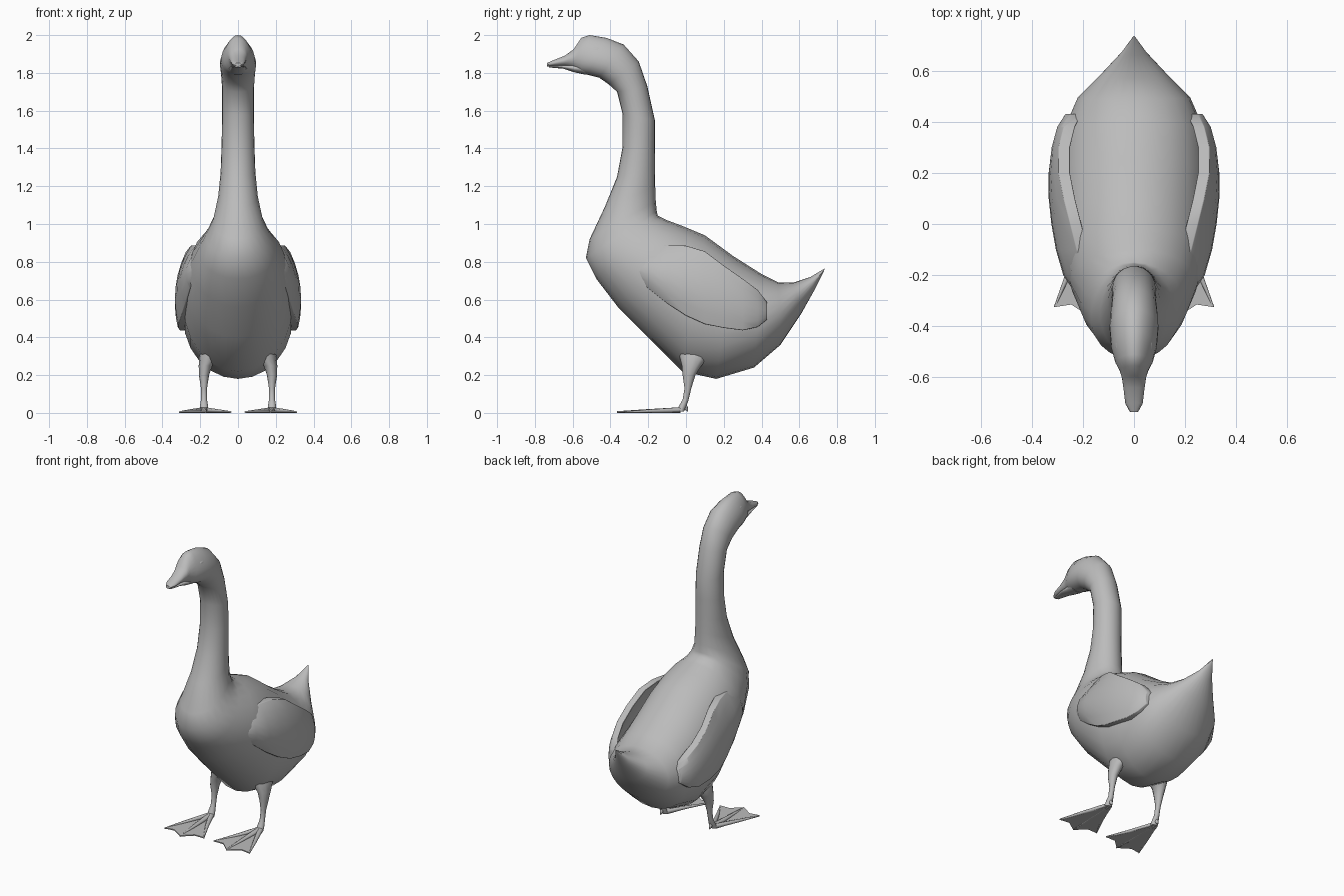
import bpy, bmesh, math
from mathutils import Matrix, Vector

if "Cube" in bpy.data.objects:
    bpy.data.objects.remove(bpy.data.objects["Cube"])

grey = bpy.data.materials.new("soft_grey")
grey.use_nodes = True
COLOUR = (0.5, 0.5, 0.5, 1)
grey.diffuse_color = COLOUR
grey.node_tree.nodes["Principled BSDF"].inputs["Base Color"].default_value = COLOUR


def finish(name, bm, mirror=False, angle=60):
    """Turn a bmesh into a smooth shaded object, optionally mirrored in x."""
    bmesh.ops.recalc_face_normals(bm, faces=bm.faces)
    mesh = bpy.data.meshes.new(name)
    bm.to_mesh(mesh)
    bm.free()
    obj = bpy.data.objects.new(name, mesh)
    bpy.context.collection.objects.link(obj)
    mesh.materials.append(grey)
    bpy.ops.object.select_all(action="DESELECT")
    bpy.context.view_layer.objects.active = obj
    obj.select_set(True)
    bpy.ops.object.shade_smooth_by_angle(angle=math.radians(angle))
    if mirror:
        obj.modifiers.new("both_sides", "MIRROR")
    return obj


def loft(name, rings, mirror=False, angle=60):
    """Skin a list of equal closed rings and cap both ends."""
    bm = bmesh.new()
    loops = [[bm.verts.new(p) for p in ring] for ring in rings]
    n = len(loops[0])
    for a, b in zip(loops, loops[1:]):
        for i in range(n):
            j = (i + 1) % n
            bm.faces.new((a[i], a[j], b[j], b[i]))
    bm.faces.new(loops[0])
    bm.faces.new(loops[-1])
    return finish(name, bm, mirror, angle)


def oval(centre, u, v, n, egg=0):
    """Ring around a centre; egg narrows the end that u points to."""
    steps = [2 * math.pi * i / n for i in range(n)]
    return [Vector(centre) + Vector(u) * math.cos(t)
            + Vector(v) * math.sin(t) * (1 - egg * math.cos(t)) for t in steps]


def spine_ring(back_y, back_z, front_y, front_z, width, egg=0, n=24):
    """Oval spanning a back edge point and a front edge point."""
    a, b = Vector((0, back_y, back_z)), Vector((0, front_y, front_z))
    return oval((a + b) / 2, (a - b) / 2, (width, 0, 0), n, egg)


# Body, neck, head and upper bill in one skin, tail to bill tip
body = [
    (.735, .765, .73, .75, .004), (.66, .72, .68, .65, .05), (.57, .69, .61, .525, .125),
    (.49, .69, .5, .36, .22), (.4, .735, .36, .24, .27), (.25, .83, .16, .18, .29),
    (.1, .94, -.02, .22, .29), (-.02, .99, -.2, .4, .28), (-.1, 1.02, -.36, .56, .25),
    (-.15, 1.045, -.475, .71, .205, .1), (-.155, 1.07, -.53, .82, .168, .12),
    (-.16, 1.12, -.51, .92, .132, .1), (-.163, 1.2, -.43, 1.09, .105), (-.165, 1.3, -.365, 1.25, .092),
    (-.165, 1.42, -.335, 1.41, .087), (-.165, 1.55, -.335, 1.58, .084),
    (-.205, 1.73, -.365, 1.7, .084), (-.25, 1.86, -.41, 1.74, .09, .06),
    (-.33, 1.95, -.46, 1.775, .095, .15), (-.42, 1.985, -.52, 1.79, .088, .2),
    (-.51, 2, -.56, 1.8, .072, .2), (-.555, 1.985, -.585, 1.815, .056, .15),
    (-.595, 1.925, -.61, 1.83, .047), (-.64, 1.892, -.65, 1.836, .041),
    (-.7, 1.868, -.705, 1.836, .034), (-.735, 1.853, -.735, 1.834, .016)]
loft("body_and_neck", [spine_ring(*row) for row in body])

# Lower bill
lower = [(-.54, 1.85, -.53, 1.79, .05), (-.59, 1.845, -.59, 1.803, .042),
         (-.65, 1.842, -.65, 1.822, .034), (-.725, 1.838, -.725, 1.829, .018)]
loft("lower_bill", [spine_ring(*row, n=16) for row in lower])

# Brows, long and barely raised from the head
bm = bmesh.new()
bmesh.ops.create_uvsphere(bm, u_segments=12, v_segments=8, radius=1,
                          matrix=Matrix.LocRotScale((.056, -.47, 1.92), None, (.018, .045, .02)))
finish("brow", bm, mirror=True)


def wing_ring(y, top, low, x_top, x_mid, x_low, steps=7):
    """Curved slab section: outer arc down, inner arc back up."""
    bulge = 2 * x_mid - (x_top + x_low) / 2
    outer = []
    for i in range(steps):
        t = i / (steps - 1)
        x = x_top * (1 - t) ** 2 + 2 * bulge * t * (1 - t) + x_low * t * t
        outer.append(Vector((x, y, top + (low - top) * t)))
    inner = [p - Vector((.045, 0, 0)) for p in reversed(outer)]
    return outer + inner


# Folded wings, fading into the shoulder at the front, with rounded rims
wing = [(-.28, .82, .73, .17, .22, .21), (-.2, .88, .66, .195, .272, .255),
        (-.1, .887, .58, .225, .302, .28), (0, .885, .515, .25, .32, .3),
        (.1, .855, .47, .275, .331, .315), (.2, .78, .45, .295, .333, .318),
        (.3, .71, .437, .295, .322, .308), (.38, .65, .455, .275, .3, .288),
        (.43, .585, .495, .25, .268, .26)]
wings = loft("wing", [wing_ring(*row) for row in wing], mirror=True)
rim = wings.modifiers.new("rounded_rim", "BEVEL")
rim.width = .016
rim.segments = 2
rim.angle_limit = math.radians(50)

# Legs, flaring into the belly
leg = [(.12, .06, .37, .06, .11), (.15, .045, .3, .055, .08), (.172, .03, .25, .036, .052),
       (.18, .016, .2, .027, .034), (.18, .01, .13, .016, .018), (.18, -.002, .07, .016, .016),
       (.18, -.018, .035, .022, .02), (.18, -.03, .008, .024, .02)]
loft("leg", [oval((x, y, z), (rx, 0, 0), (0, ry, 0), 12) for x, y, z, rx, ry in leg], mirror=True)

# Hind spur
spur = [(-.015, .045, .014), (.0, .024, .01), (.01, .008, .002)]
loft("hind_toe", [oval((.18, y, z), (r, 0, 0), (0, r, r * .5), 8) for y, z, r in spur], mirror=True)

# Three tapered toes
toes = {"outer_toe": [(.185, -.03), (.25, -.18), (.31, -.325)],
        "middle_toe": [(.18, -.03), (.175, -.2), (.17, -.365)],
        "inner_toe": [(.175, -.03), (.11, -.17), (.038, -.305)]}
for name, path in toes.items():
    rings = [oval((x, y, h / 2), (w, 0, 0), (0, 0, h / 2), 8)
             for (x, y), w, h in zip(path, (.02, .013, .004), (.03, .02, .009))]
    loft(name, rings, mirror=True)

# Webbing with scalloped front edge
web = [(.2, -.03), (.25, -.18), (.31, -.325), (.245, -.315), (.17, -.365),
       (.105, -.305), (.038, -.305), (.105, -.17), (.16, -.03)]
loft("foot_web", [[Vector((x, y, z)) for x, y in web] for z in (.002, .009)], mirror=True)
